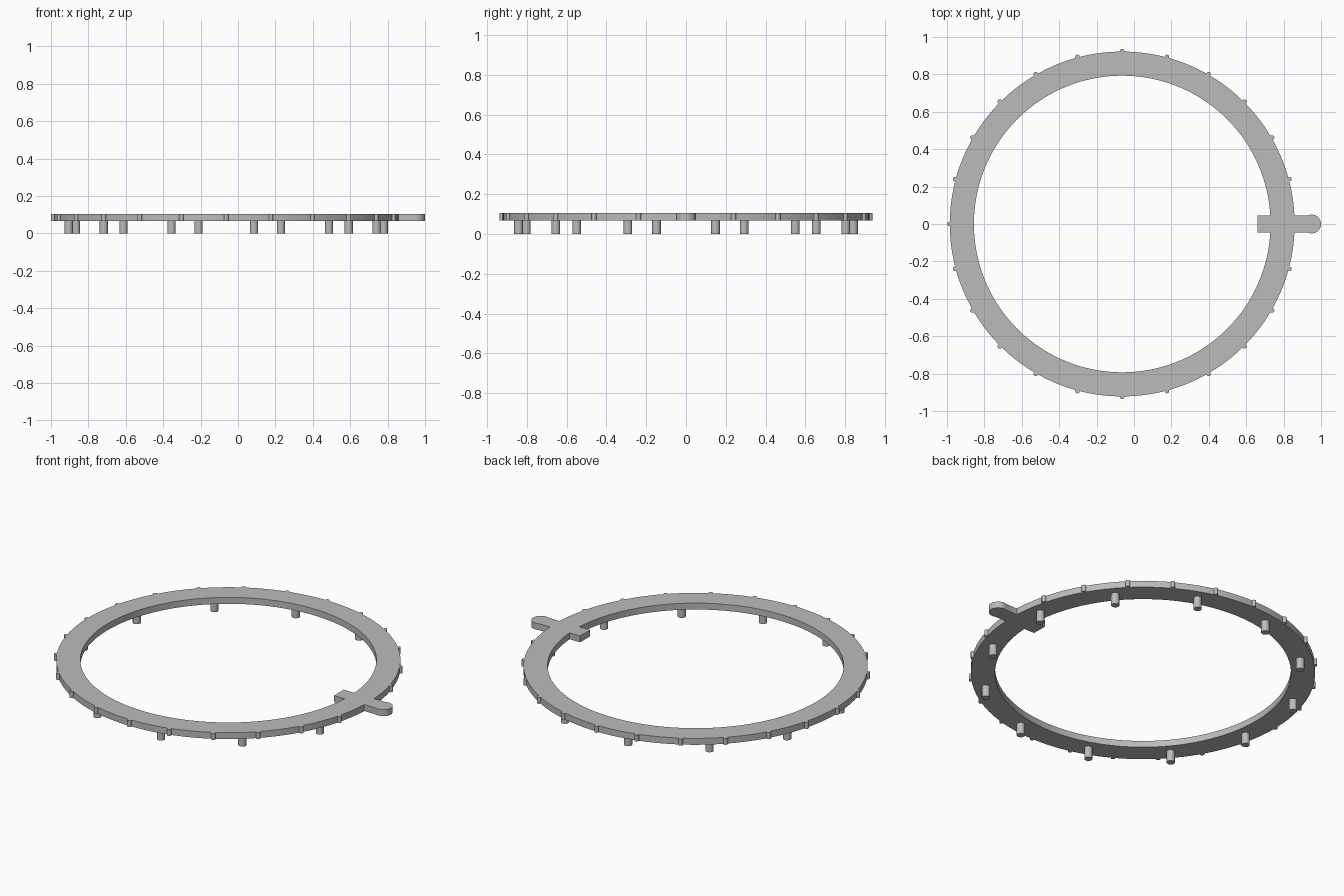
import bpy, bmesh
from math import sin, cos, asin, pi, radians
from mathutils import Matrix

cube = bpy.data.objects.get("Cube")
if cube:
    bpy.data.objects.remove(cube)

CX = -0.063                      # ring centre on x
R_OUT, R_IN, R_PEG = 0.922, 0.793, 0.855
Z_LOW, Z_TOP = 0.067, 0.105
HALF = 0.046                     # half width of the tab

grey = bpy.data.materials.new("grey")
grey.use_nodes = True
grey.diffuse_color = (0.5, 0.5, 0.5, 1)
grey.node_tree.nodes["Principled BSDF"].inputs["Base Color"].default_value = (0.5, 0.5, 0.5, 1)


def arc(cx, r, start, end, steps):
    angles = [start + (end - start) * i / steps for i in range(steps + 1)]
    return [(cx + r * cos(a), r * sin(a)) for a in angles]


def finish(name, mesh):
    obj = bpy.data.objects.new(name, mesh)
    bpy.context.collection.objects.link(obj)
    mesh.materials.clear()
    mesh.materials.append(grey)
    bpy.ops.object.select_all(action='DESELECT')
    obj.select_set(True)
    bpy.context.view_layer.objects.active = obj
    bpy.ops.object.shade_smooth_by_angle(angle=radians(30))
    return obj


def posts(name, angles, radius, r, z0, z1):
    """Upright round posts spaced around the ring, in one mesh."""
    bm = bmesh.new()
    for a in angles:
        place = Matrix.Translation((CX + radius * cos(a), radius * sin(a), (z0 + z1) / 2))
        bmesh.ops.create_cone(bm, cap_ends=True, segments=24, radius1=r, radius2=r,
                              depth=z1 - z0, matrix=place)
    mesh = bpy.data.meshes.new(name)
    bm.to_mesh(mesh)
    bm.free()
    return finish(name, mesh)


# Ring plate with the rounded outer handle and the square inner stop
a_out, a_in, a_tip = (asin(HALF / r) for r in (R_OUT, R_IN, 0.05))
outer = arc(CX, R_OUT, a_out, 2 * pi - a_out, 144)
outer += arc(0.95, 0.05, a_tip - pi, pi - a_tip, 32)
inner = arc(CX, R_IN, a_in, 2 * pi - a_in, 144) + [(0.66, -HALF), (0.66, HALF)]

curve = bpy.data.curves.new("ring_outline", 'CURVE')
curve.dimensions = '2D'
curve.fill_mode = 'BOTH'
curve.extrude = (Z_TOP - Z_LOW) / 2
for path in (outer, inner):
    spline = curve.splines.new('POLY')
    spline.points.add(len(path) - 1)
    for point, (x, y) in zip(spline.points, path):
        point.co = (x, y, 0, 1)
    spline.use_cyclic_u = True
outline = bpy.data.objects.new("ring_outline", curve)
bpy.context.collection.objects.link(outline)
graph = bpy.context.evaluated_depsgraph_get()
plate = bpy.data.meshes.new_from_object(outline.evaluated_get(graph))
bpy.data.objects.remove(outline)

bm = bmesh.new()
bm.from_mesh(plate)
bmesh.ops.remove_doubles(bm, verts=bm.verts, dist=0.0001)
bmesh.ops.recalc_face_normals(bm, faces=bm.faces)
bmesh.ops.translate(bm, verts=bm.verts, vec=(0, 0, (Z_LOW + Z_TOP) / 2))
bm.to_mesh(plate)
bm.free()
finish("ring_plate", plate)

# Small grip ribs around the rim, none where the handle is
posts("rim_ribs", [radians(15 * i) for i in range(1, 24)], 0.925, 0.012, Z_LOW, Z_TOP)

# Pegs under the ring
posts("pegs", [radians(10 + 30 * i) for i in range(12)], R_PEG, 0.022, 0, Z_LOW + 0.005)
